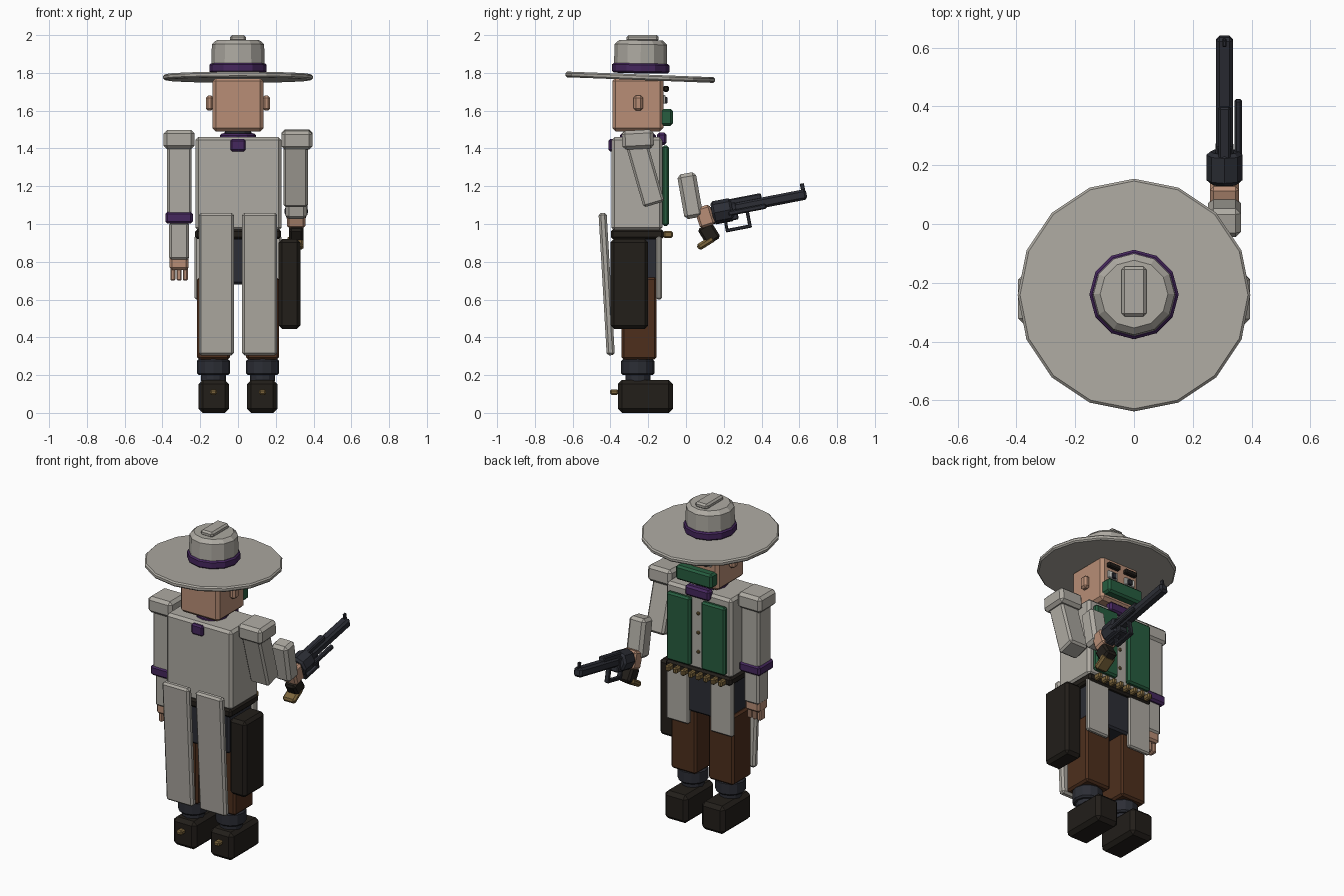
import bpy, bmesh
from math import radians, sin, cos
from mathutils import Matrix, Vector

if "Cube" in bpy.data.objects:
    bpy.data.objects.remove(bpy.data.objects["Cube"])


def mat(name, r, g, b):
    m = bpy.data.materials.new(name)
    m.diffuse_color = (r, g, b, 1)
    m.use_nodes = True
    m.node_tree.nodes["Principled BSDF"].inputs["Base Color"].default_value = m.diffuse_color
    return m


COAT = mat("coat_cloth", .42, .40, .36)
SKIN = mat("skin", .48, .27, .18)
PURPLE = mat("purple_cloth", .06, .02, .11)
GREEN = mat("green_cloth", .02, .11, .05)
DARK = mat("dark_steel", .025, .027, .036)
BLACK = mat("black_leather", .016, .013, .010)
BROWN = mat("brown_cloth", .075, .028, .012)
BRASS = mat("brass", .20, .13, .045)
WHITE = mat("eye_white", .7, .7, .66)


def finish(name, bm, m, bevel):
    if bevel:
        sharp = [e for e in bm.edges if e.calc_face_angle(0) > radians(50)]
        bmesh.ops.bevel(bm, geom=sharp, offset=bevel, segments=1, affect='EDGES')
    me = bpy.data.meshes.new(name)
    bm.to_mesh(me)
    bm.free()
    me.materials.append(m)
    ob = bpy.data.objects.new(name, me)
    bpy.context.collection.objects.link(ob)
    return ob


def box(name, x, y, z, m, rot=0, bevel=.012):
    """Box from (min, max) ranges, turned about x around its centre."""
    size = [r[1] - r[0] for r in (x, y, z)]
    bm = bmesh.new()
    bmesh.ops.create_cube(bm, size=1, matrix=Matrix.Diagonal((*size, 1)))
    ob = finish(name, bm, m, min(bevel, min(size) * .3))
    ob.location = [(r[0] + r[1]) / 2 for r in (x, y, z)]
    ob.rotation_euler.x = radians(rot)
    return ob


def block(name, c, s, m, rot=0, bevel=.012):
    return box(name, *[(a - b / 2, a + b / 2) for a, b in zip(c, s)], m, rot, bevel)


def cyl(name, c, r, h, m, sides=12, rot=0, bevel=.01, r2=None):
    bm = bmesh.new()
    bmesh.ops.create_cone(bm, cap_ends=True, segments=sides, radius1=r,
                          radius2=r if r2 is None else r2, depth=h)
    ob = finish(name, bm, m, bevel)
    ob.location = c
    ob.rotation_euler.x = radians(rot)
    return ob


# Hat
cyl("hat_brim", (0, -.242, 1.777), .396, .03, COAT, 16, -2.2, .008)
cyl("hat_crown", (0, -.24, 1.885), .142, .175, COAT, 12, -1, .022, .138)
cyl("hat_band", (0, -.24, 1.825), .152, .05, PURPLE, 12, -1, .008)
box("hat_ridge", (-.042, .042), (-.315, -.145), (1.965, 2), COAT)

# Head and face
box("head", (-.135, .135), (-.39, -.12), (1.49, 1.775), SKIN, 0, .018)
for s, side in ((-1, "left"), (1, "right")):
    block(side + "_ear", (s * .15, -.253, 1.64), (.04, .05, .08), SKIN)
    block(side + "_eye", (s * .062, -.118, 1.66), (.07, .02, .045), WHITE, 0, .004)
    block(side + "_pupil", (s * .058, -.108, 1.655), (.028, .02, .034), DARK, 0, .003)
    block(side + "_brow", (s * .062, -.106, 1.715), (.085, .03, .03), BLACK, 0, .006)
box("face_scarf", (-.125, .125), (-.14, -.07), (1.52, 1.61), GREEN)

# Neck and scarf
cyl("neck", (0, -.255, 1.47), .07, .08, DARK, 12)
cyl("collar", (0, -.255, 1.462), .095, .035, PURPLE, 12)
block("scarf_knot", (0, -.395, 1.417), (.08, .03, .065), PURPLE)
block("scarf_front", (0, -.128, 1.452), (.17, .05, .065), PURPLE)

# Torso, belt and hips
box("torso", (-.226, .23), (-.395, -.125), (.965, 1.46), COAT, 0, .016)
box("belt", (-.227, .228), (-.398, -.118), (.92, .972), BLACK)
box("hips", (-.2, .2), (-.375, -.14), (.68, .93), DARK)
for i in range(8):
    block("belt_cartridge", (-.182 + i * .052, -.095, .945), (.03, .05, .038), BRASS, 0, .008)
for i in range(3):
    block("shirt_button", (0, -.122, 1.08 + i * .12), (.018, .014, .018), BRASS, 0, .004)

# Paired coat panels, legs and boots
for s, side in ((-1, "left"), (1, "right")):
    block(side + "_vest_panel", (s * .12, -.108, 1.203), (.165, .036, .425), GREEN)
    block(side + "_front_flap", (s * .152, -.143, .77), (.156, .03, .34), COAT)
    block(side + "_coat_tail", (s * .115, -.42, .682), (.185, .043, .755), COAT, 3.3)
    block(side + "_leg", (s * .13, -.248, .5), (.175, .185, .435), BROWN)
    cyl(side + "_boot_shaft", (s * .13, -.255, .242), .088, .085, DARK, 12)
    cyl(side + "_ankle", (s * .13, -.255, .185), .066, .05, DARK, 12)
    block(side + "_boot", (s * .128, -.215, .0875), (.16, .29, .175), BLACK, 0, .022)
    block(side + "_spur", (s * .13, -.38, .11), (.038, .045, .03), BRASS, 0, .008)
    block(side + "_shoulder", (s * .312, -.255, 1.447), (.165, .168, .1), COAT, 3 * (s > 0), .018)

# Hanging left arm
ay = -.25
block("left_upper_arm", (-.31, ay, 1.23), (.13, .13, .37), COAT)
block("left_arm_band", (-.312, ay, 1.033), (.146, .146, .062), PURPLE)
block("left_forearm", (-.312, ay, .91), (.105, .11, .2), COAT)
block("left_hand", (-.312, ay, .795), (.1, .09, .075), SKIN)
for i in range(3):
    block("left_finger", (-.345 + i * .033, ay, .74), (.026, .05, .08), SKIN, 0, .006)

# Bent right arm and holster
block("right_upper_arm", (.305, -.215, 1.262), (.13, .115, .33), COAT, 16)
block("right_forearm", (.308, .022, 1.15), (.112, .1, .24), COAT, 10, .018)
block("right_hand", (.308, .1, 1.04), (.098, .085, .11), SKIN, 18)
box("holster", (.215, .33), (-.4, -.2), (.445, .92), BLACK, 0, .018)

# Revolver, laid out along its own tilted barrel axis
PITCH = 11
ORIGIN = Vector((.308, .17, 1.067))


def axis(x, u, v):
    a = radians(PITCH)
    return ORIGIN + Vector((x, u * cos(a) - v * sin(a), u * sin(a) + v * cos(a)))


def gun(name, u, v, w=.05, x=0, bevel=.006):
    c = axis(x, sum(u) / 2, sum(v) / 2)
    block(name, c, (w, u[1] - u[0], v[1] - v[0]), DARK, PITCH, bevel)


gun("revolver_barrel", (.03, .477), (-.028, .028), .057, 0, .012)
gun("revolver_top_strap", (.0, .24), (.02, .052), .04)
gun("revolver_ejector_rod", (.05, .255), (-.035, -.008), .025, .047)
gun("revolver_front_sight", (.452, .474), (.02, .06), .014, 0, .003)
gun("revolver_frame", (-.05, .1), (-.062, .03), .06)
gun("trigger_guard_bottom", (.02, .16), (-.118, -.1), .03, 0, .004)
gun("trigger_guard_front", (.142, .16), (-.11, -.02), .03, 0, .004)
gun("trigger_guard_back", (.02, .036), (-.11, -.05), .03, 0, .004)
cyl("revolver_cylinder", axis(0, .022, -.004), .062, .11, DARK, 8, 90 + PITCH, .012)
block("revolver_grip", (.308, .122, .95), (.075, .085, .1), BLACK, 32)
block("revolver_butt", (.305, .105, .9), (.085, .1, .036), BRASS, 32)
